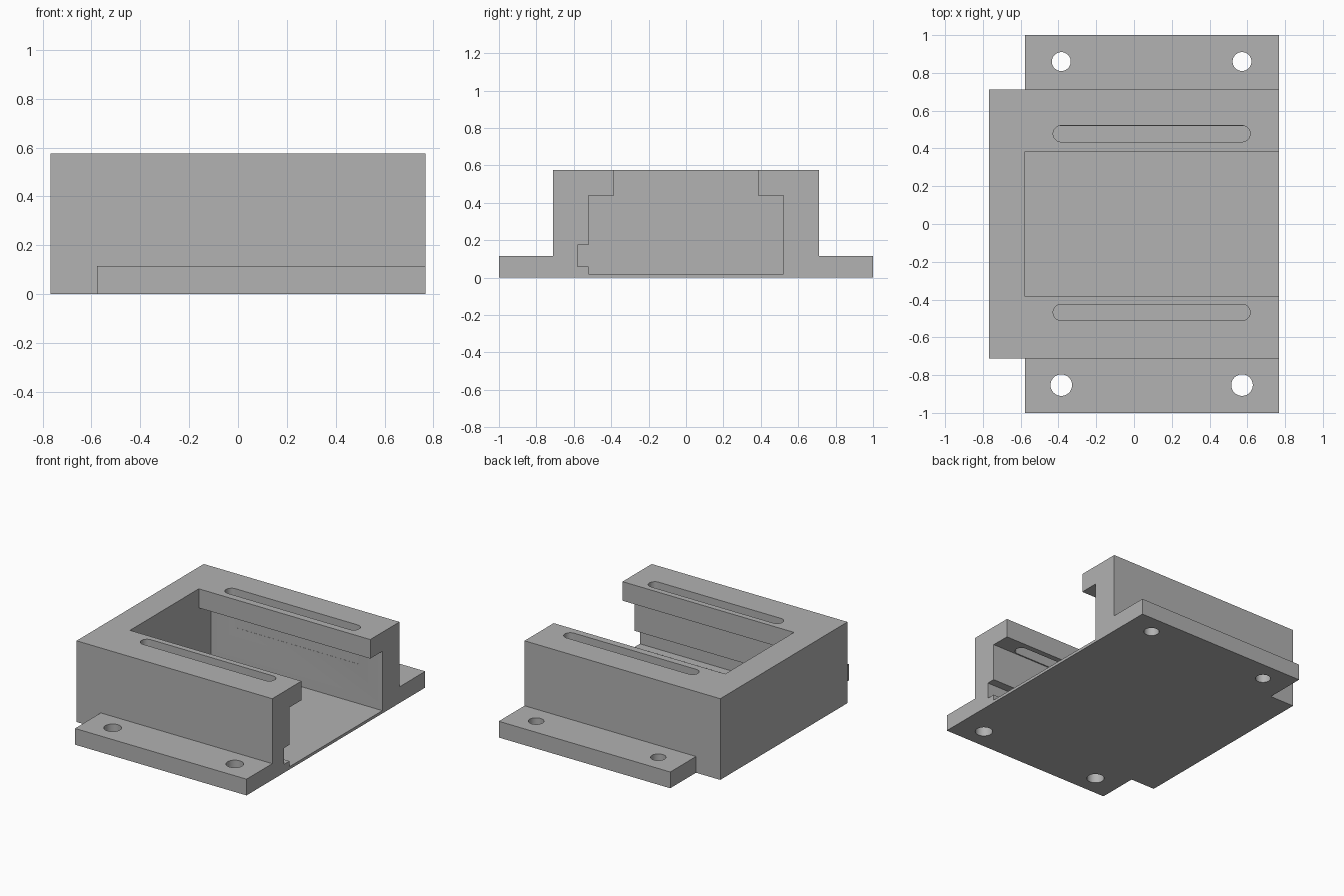
import bpy, bmesh, math
from mathutils import Vector

cube = bpy.data.objects.get("Cube")
if cube:
    bpy.data.objects.remove(cube, do_unlink=True)

grey = bpy.data.materials.new("Plain grey")
grey.use_nodes = True
colour = (0.445, 0.445, 0.445, 1)
grey.diffuse_color = colour
grey.node_tree.nodes["Principled BSDF"].inputs["Base Color"].default_value = colour


def prism(name, points, offset):
    """Extrude a flat outline of 3D points by an offset."""
    bm = bmesh.new()
    face = bm.faces.new([bm.verts.new(p) for p in points])
    new = bmesh.ops.extrude_face_region(bm, geom=[face])["geom"]
    bmesh.ops.translate(bm, vec=Vector(offset),
                        verts=[v for v in new if isinstance(v, bmesh.types.BMVert)])
    bmesh.ops.recalc_face_normals(bm, faces=bm.faces)
    mesh = bpy.data.meshes.new(name)
    bm.to_mesh(mesh)
    bm.free()
    mesh.materials.append(grey)
    obj = bpy.data.objects.new(name, mesh)
    bpy.context.collection.objects.link(obj)
    return obj


def section(name, outline, x0, x1):
    return prism(name, [(x0, y, z) for y, z in outline], (x1 - x0, 0, 0))


def slot(name, xa, xb, y, r, z0, z1, steps=24):
    """Upright round-ended prism; a plain cylinder when xa equals xb."""
    points = []
    for cx, start in ((xb, -math.pi / 2), (xa, math.pi / 2)):
        for i in range(steps + (xa != xb)):
            a = start + math.pi * i / steps
            points.append((cx + r * math.cos(a), y + r * math.sin(a), z0))
    return prism(name, points, (0, 0, z1 - z0))


LEFT, RIGHT, INNER = -0.767, 0.767, -0.577
WALL, TOP, FLANGE = 0.712, 0.575, 0.115

# Outer body with mounting flanges
half = [(1, 0), (1, FLANGE), (WALL, FLANGE), (WALL, TOP)]
outline = half + [(-y, z) for y, z in reversed(half)]
housing = section("housing", outline, LEFT, RIGHT)

# Cavity with overhanging lips and a side groove, open at one end
cavity = [(0.385, 0.7), (0.385, 0.44), (0.52, 0.44), (0.52, 0.02),
          (-0.52, 0.02), (-0.52, 0.06), (-0.58, 0.06), (-0.58, 0.175),
          (-0.52, 0.175), (-0.52, 0.44), (-0.385, 0.44), (-0.385, 0.7)]
cutters = [section("cavity_cutter", cavity, INNER, 1)]

for side, slot_y, hole_y, hole_r in ((1, 0.478, 0.86, 0.05),
                                     (-1, -0.468, -0.853, 0.057)):
    # Flanges stop short of the closed end
    end = [(side * WALL, -0.1), (side * 1.2, -0.1), (side * 1.2, 0.3), (side * WALL, 0.3)]
    cutters.append(section("flange_end_cutter", end, -1, INNER))
    # Long slot through each lip
    cutters.append(slot("slot_cutter", -0.385, 0.572, slot_y, 0.043, 0.3, 0.7))
    # Screw holes
    for x in (-0.385, 0.572):
        cutters.append(slot("hole_cutter", x, x, hole_y, hole_r, -0.1, 0.3))

bpy.context.view_layer.objects.active = housing
for cutter in cutters:
    cutter.hide_render = True
    mod = housing.modifiers.new("cut", 'BOOLEAN')
    mod.operation = 'DIFFERENCE'
    mod.solver = 'EXACT'
    mod.object = cutter
    bpy.ops.object.modifier_apply(modifier=mod.name)
    bpy.data.objects.remove(cutter, do_unlink=True)

# Smooth round walls, crisp edges
bpy.ops.object.select_all(action='DESELECT')
housing.select_set(True)
bpy.ops.object.shade_smooth_by_angle(angle=math.radians(30))
